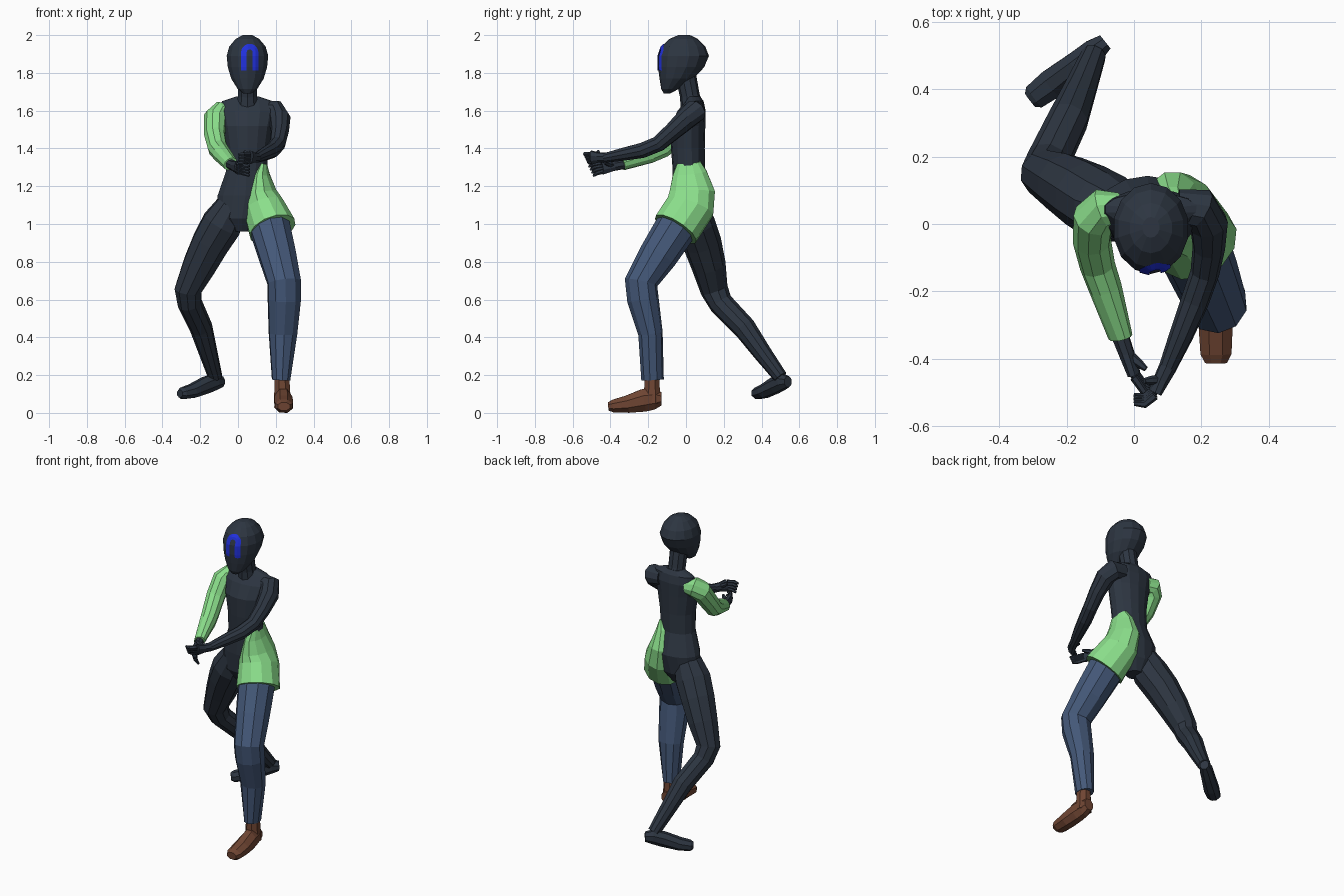
import bpy, bmesh, math
from mathutils import Vector
from mathutils.bvhtree import BVHTree


def material(name, rgb):
    m = bpy.data.materials.new(name)
    m.diffuse_color = (*rgb, 1)
    return m


DARK = material("dark slate", (0.026, 0.036, 0.053))
GREEN = material("light green", (0.26, 0.74, 0.26))
DENIM = material("denim blue", (0.058, 0.098, 0.19))
BROWN = material("brown leather", (0.16, 0.06, 0.033))
BLUE = material("bright blue", (0.015, 0.03, 0.72))


def finish(bm, name, mat):
    bmesh.ops.recalc_face_normals(bm, faces=bm.faces)
    me = bpy.data.meshes.new(name)
    bm.to_mesh(me)
    me.materials.append(mat)
    ob = bpy.data.objects.new(name, me)
    bpy.context.collection.objects.link(ob)
    return ob


def loft(name, rings, mat, sides=10, hint=(1, 0, 0), level=False):
    """Skin rings (x, y, z, a[, b]); level keeps them horizontal, else they follow the path."""
    bm = bmesh.new()
    pts = [Vector(r[:3]) for r in rings]
    u, loops = Vector(hint), []
    for i, r in enumerate(rings):
        if level:
            v = Vector((0, 1, 0))
        else:
            t = Vector()
            if i > 0:
                t += (pts[i] - pts[i - 1]).normalized()
            if i < len(pts) - 1:
                t += (pts[i + 1] - pts[i]).normalized()
            t.normalize()
            u = (u - t * u.dot(t)).normalized()
            v = t.cross(u)
        a, b = r[3], r[-1]
        loop = []
        for k in range(sides):
            w = 2 * math.pi * (k + 0.5) / sides
            p = pts[i] + (u * a * math.cos(w) + v * b * math.sin(w)) / math.cos(math.pi / sides)
            p.z = min(2, max(0, p.z))
            loop.append(bm.verts.new(p))
        loops.append(loop)
    for l0, l1 in zip(loops, loops[1:]):
        for k in range(sides):
            j = (k + 1) % sides
            bm.faces.new((l0[k], l0[j], l1[j], l1[k]))
    bm.faces.new(loops[0][::-1])
    bm.faces.new(loops[-1])
    return finish(bm, name, mat)


UP = (0, 0, 1)

# Torso, neck and head
loft("torso", [(.02, .03, .96, .05, .05), (.02, .03, 1.03, .13, .09), (.04, .035, 1.15, .148, .105),
               (.045, .015, 1.28, .108, .083), (.05, .01, 1.40, .112, .087), (.05, .01, 1.52, .132, .09),
               (.05, .03, 1.60, .15, .072), (.05, .045, 1.65, .135, .047), (.05, .04, 1.675, .06, .035)],
     DARK, 14, level=True)
loft("neck", [(.05, .035, 1.60, .06), (.05, .02, 1.68, .05), (.05, 0, 1.78, .052)], DARK, 10)
head = loft("head", [(.05, -.10, 1.692, .022, .018), (.05, -.085, 1.715, .052, .045),
                     (.05, -.05, 1.77, .086, .088), (.05, -.026, 1.83, .104, .119),
                     (.05, -.013, 1.89, .11, .131), (.05, -.014, 1.94, .096, .113),
                     (.05, -.012, 1.98, .062, .073), (.05, -.01, 2.0, .025, .03)],
            DARK, 14, level=True)

# Arch marking laid onto the face
tree = BVHTree.FromPolygons([v.co for v in head.data.vertices], [p.vertices for p in head.data.polygons])
R, ZC, XC = .031, 1.908, .062
path = [(-R, z, -1, 0) for z in (1.813, 1.832, 1.851, 1.87, 1.889)]
path += [(-R * math.cos(w), ZC + R * math.sin(w), -math.cos(w), math.sin(w))
         for w in [math.pi * k / 10 for k in range(11)]]
path += [(-x, z, -dx, dz) for x, z, dx, dz in path[4::-1]]
bm, prev = bmesh.new(), None
for x, z, dx, dz in path:
    row = []
    for s in (-.015, 0, .015):
        px, pz = XC + x + dx * s, z + dz * s
        hit = tree.ray_cast(Vector((px, -1, pz)), Vector((0, 1, 0)))[0]
        row.append(bm.verts.new((px, hit.y - .005, pz)))
    if prev:
        for k in (0, 1):
            bm.faces.new((prev[k], prev[k + 1], row[k + 1], row[k]))
    prev = row
finish(bm, "face_arch", BLUE)

# Green half skirt over one hip
loft("hip_skirt", [(.13, .015, 1.325, .024, .062), (.115, .02, 1.27, .053, .09),
                   (.115, .033, 1.17, .088, .12), (.135, .022, 1.09, .108, .128),
                   (.183, -.055, .972, .125, .125)], GREEN, 12)

# Front leg: trousers, ankle and shoe
loft("front_trouser_leg", [(.13, .01, 1.09, .09), (.172, -.06, .97, .105), (.21, -.15, .83, .097),
                           (.245, -.238, .69, .087, .084), (.245, -.228, .60, .086, .08),
                           (.238, -.188, .42, .074, .062), (.228, -.177, .175, .047, .057)], DENIM, 10)
loft("front_ankle", [(.235, -.18, .05, .045), (.233, -.18, .2, .038)], BROWN, 8)
loft("front_shoe", [(.235, -.13, .075, .035, .03), (.235, -.17, .074, .056, .042),
                    (.24, -.225, .066, .06, .046), (.242, -.31, .046, .046, .05),
                    (.243, -.385, .036, .034, .046), (.243, -.412, .034, .022, .032)], BROWN, 8, UP)

# Back leg and foot
loft("back_leg", [(-.03, .03, 1.10, .08), (-.085, .05, 1.0, .105, .1), (-.145, .085, .90, .098),
                  (-.205, .12, .78, .087), (-.265, .15, .65, .07), (-.255, .185, .58, .062),
                  (-.195, .31, .45, .058), (-.155, .41, .31, .046), (-.12, .5, .19, .036)], DARK, 10)
loft("back_foot", [(-.085, .54, .165, .028, .025), (-.12, .512, .165, .042, .036),
                   (-.17, .473, .147, .044, .038), (-.245, .415, .115, .036, .044),
                   (-.295, .377, .103, .03, .038), (-.308, .367, .102, .02, .025)], DARK, 8, UP)

# Arms
loft("green_sleeve", [(-.045, .045, 1.585, .045), (-.09, .045, 1.59, .058), (-.12, .015, 1.56, .06),
                      (-.125, -.05, 1.475, .054), (-.108, -.125, 1.40, .05),
                      (-.085, -.19, 1.37, .047), (-.04, -.335, 1.318, .029, .038)], GREEN, 10, UP)
loft("bare_arm", [(.13, .05, 1.60, .05), (.195, .045, 1.595, .06), (.222, .0, 1.555, .055),
                  (.222, -.07, 1.49, .046), (.21, -.145, 1.425, .041), (.18, -.23, 1.39, .04),
                  (.14, -.33, 1.37, .034), (.098, -.43, 1.35, .025)], DARK, 10, UP)


# Hands: a palm, four curled fingers and a thumb
def hand(name, wrist, palm, tip, thumb, spread):
    w, p, t, s = Vector(wrist), Vector(palm), Vector(tip), Vector(spread)
    loft(name + "_palm", [(*w, .025), (*(w.lerp(p, .5)), .026, .022), (*p, .036, .018)], DARK, 8, spread)
    for i in range(4):
        off = s * (i - 1.5)
        a, b = p + off * .8, t + off
        mid = a.lerp(b, .5) + Vector((0, -.014, 0))
        loft("%s_finger_%d" % (name, i + 1), [(*a, .011), (*mid, .01), (*b, .006)], DARK, 6, UP)
    m = w.lerp(p, .5)
    th = Vector(thumb)
    loft(name + "_thumb", [(*m, .014), (*(m.lerp(th, .6)), .012), (*th, .007)], DARK, 6, UP)


hand("lower_hand", (-.045, -.32, 1.318), (.0, -.445, 1.298), (.06, -.50, 1.28),
     (.035, -.43, 1.325), (.0, -.008, .016))
hand("upper_hand", (.1, -.425, 1.352), (.062, -.50, 1.352), (.0, -.52, 1.345),
     (.03, -.465, 1.385), (.0, -.008, .016))
